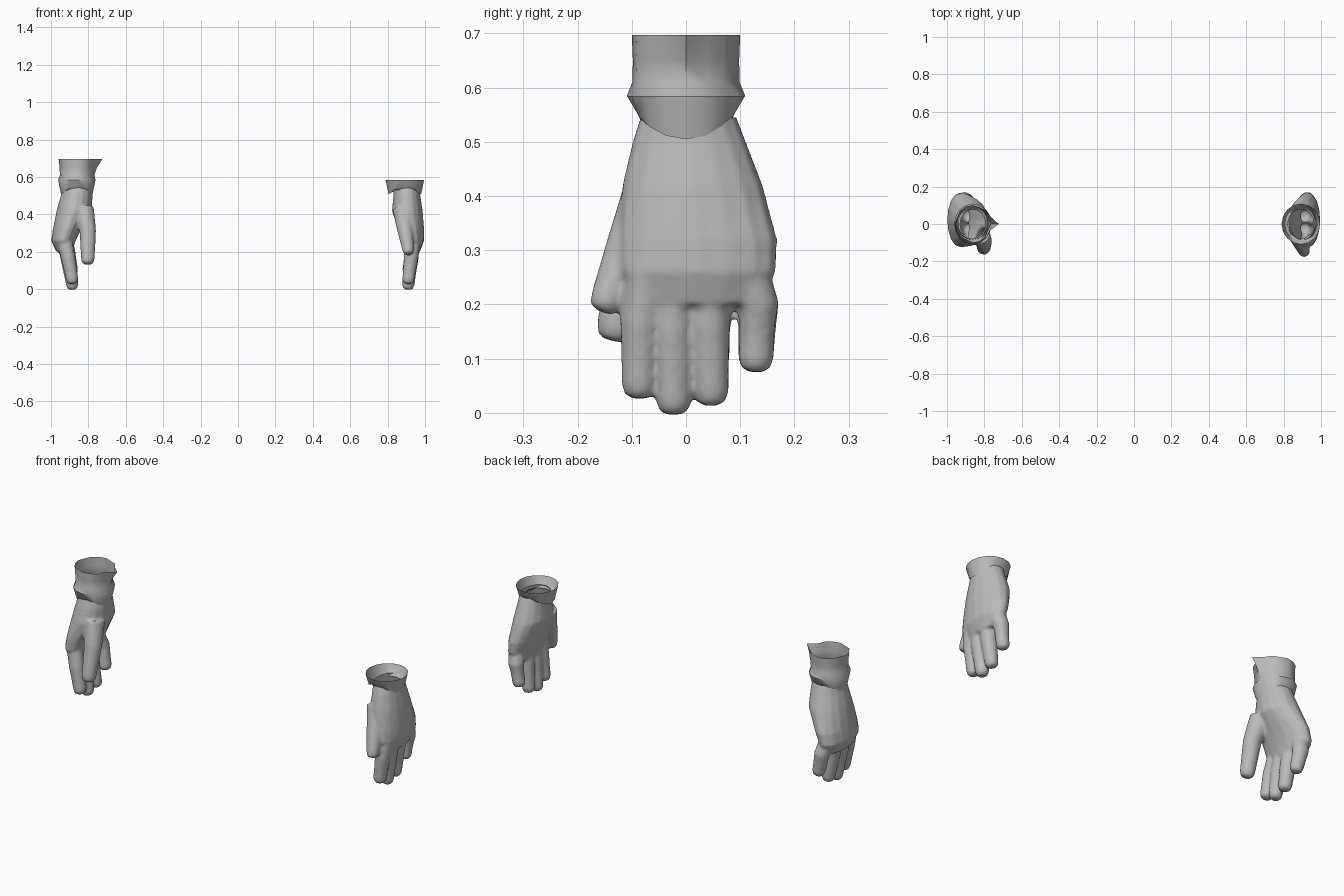
import bpy, bmesh, math
from mathutils import Vector

cube = bpy.data.objects.get("Cube")
if cube:
    bpy.data.objects.remove(cube)

GREY = (0.5, 0.5, 0.5, 1)
fabric = bpy.data.materials.new("grey_fabric")
fabric.use_nodes = True
fabric.diffuse_color = GREY
fabric.node_tree.nodes["Principled BSDF"].inputs["Base Color"].default_value = GREY
SIDES = 16


def ring_angles():
    return [2 * math.pi * i / SIDES for i in range(SIDES)]


def loft(bm, rings, capped):
    """Skin a stack of rings; cap both ends if wanted."""
    loops = [[bm.verts.new(p) for p in ring] for ring in rings]
    for lo, hi in zip(loops, loops[1:]):
        for i in range(SIDES):
            j = (i + 1) % SIDES
            bm.faces.new((lo[i], lo[j], hi[j], hi[i]))
    if capped:
        bm.faces.new(loops[0][::-1])
        bm.faces.new(loops[-1])


def oval(cx, cy, z, hx, hy):
    return [Vector((cx + hx * math.cos(a), cy + hy * math.sin(a), z)) for a in ring_angles()]


def finger(bm, path):
    """Tube along (x, y, z, radius) points with a rounded tip."""
    pts = [(Vector(p[:3]), p[3]) for p in path]
    end, r = pts[-1]
    way = (end - pts[-2][0]).normalized()
    pts[-1:] = [(end - way * r * 0.8, r), (end - way * r * 0.25, r * 0.85), (end, r * 0.5)]
    rings = []
    for i, (p, r) in enumerate(pts):
        d = pts[min(i + 1, len(pts) - 1)][0] - pts[max(i - 1, 0)][0]
        q = d.to_track_quat('Z', 'Y')
        rings.append([p + q @ Vector((r * math.cos(a), r * math.sin(a), 0)) for a in ring_angles()])
    loft(bm, rings, True)


def make_object(name, bm, side):
    for v in bm.verts:
        v.co.x *= side
    bmesh.ops.recalc_face_normals(bm, faces=bm.faces)
    mesh = bpy.data.meshes.new(name)
    bm.to_mesh(mesh)
    bm.free()
    mesh.materials.append(fabric)
    obj = bpy.data.objects.new(name, mesh)
    bpy.context.collection.objects.link(obj)
    return obj


def shade(obj, angle):
    bpy.ops.object.select_all(action='DESELECT')
    obj.select_set(True)
    bpy.context.view_layer.objects.active = obj
    bpy.ops.object.shade_smooth_by_angle(angle=math.radians(angle))


def hand(name, side, palm, thumb, curl, wrist_z):
    """Palm, thumb and four fingers fused into one hollow skin open at the wrist."""
    bm = bmesh.new()
    loft(bm, [oval(*p) for p in palm], True)
    finger(bm, thumb)
    # knuckle y, knuckle z, middle y, tip y, tip z
    for ky, kz, my, ty, tz in ((-.07, .27, -.083, -.087, .028), (-.02, .27, -.025, -.022, -.002),
                               (.045, .27, .042, .047, .015), (.105, .28, .133, .128, .077)):
        mz = (kz + tz) / 2 + .02
        finger(bm, [(curl[0], ky, kz, .042), (curl[1], my, mz, .039), (curl[2], ty, tz, .033)])
    obj = make_object(name, bm, side)
    fuse = obj.modifiers.new("fuse", 'REMESH')
    fuse.mode = 'VOXEL'
    fuse.voxel_size = 0.007
    relax = obj.modifiers.new("relax", 'SMOOTH')
    relax.factor, relax.iterations = 0.5, 4
    skin = bpy.data.meshes.new_from_object(obj.evaluated_get(bpy.context.evaluated_depsgraph_get()))
    obj.modifiers.clear()
    bm = bmesh.new()
    bm.from_mesh(skin)
    bmesh.ops.bisect_plane(bm, geom=bm.verts[:] + bm.edges[:] + bm.faces[:],
                           plane_co=(0, 0, wrist_z), plane_no=(0, 0, 1), clear_outer=True)
    bm.to_mesh(obj.data)
    bm.free()
    shade(obj, 60)


def folded_hem(cx, hx, hy):
    """Three rings: under the fold, its pointed lower edge, and its wide rim."""
    under = oval(cx, 0, .53, hx * .68, hy * .72)
    point = oval(cx, 0, .56, hx * .84, hy * .86)
    for p, a in zip(point, ring_angles()):
        p.z -= .055 * abs(math.cos(a)) ** 1.5
    return [under, point, oval(cx, 0, .585, hx, hy)]


def cuff(name, side, rings):
    bm = bmesh.new()
    loft(bm, rings, False)
    shade(make_object(name, bm, side), 40)


# Left glove with a short flared cuff
hand("left_hand", 1,
     [(.935, .02, .2, .038, .11), (.935, .022, .26, .06, .145), (.925, .022, .32, .07, .147),
      (.905, .012, .42, .082, .13), (.903, .006, .5, .072, .105), (.9, .004, .57, .068, .08)],
     [(.875, -.06, .43, .05), (.895, -.105, .31, .042), (.913, -.155, .187, .031)],
     (.937, .925, .908), .545)
cuff("left_cuff", 1, folded_hem(.892, .103, .109))

# Right glove with a taller sleeve above the fold
hand("right_hand", -1,
     [(.93, .02, .2, .042, .11), (.933, .022, .26, .066, .145), (.915, .022, .32, .075, .147),
      (.875, .012, .42, .095, .13), (.863, .006, .5, .085, .105), (.86, .004, .57, .076, .08)],
     [(.825, -.055, .43, .055), (.803, -.095, .31, .044), (.803, -.135, .133, .036)],
     (.93, .908, .882), .545)
sleeve = [oval(.862, 0, .61, .09, .099), oval(.86, 0, .65, .094, .098), oval(.858, 0, .697, .101, .1)]
for ring, pinch in zip(sleeve, (.004, .012, .033)):
    ring[SIDES // 2].x -= pinch                      # inner seam flares to a point
    for i in range(1, SIDES, 4):                     # soft vertical creases
        ring[i].x -= (ring[i].x - .86) * .07
        ring[i].y *= .93
cuff("right_cuff", -1, folded_hem(.862, .1, .109) + sleeve)
